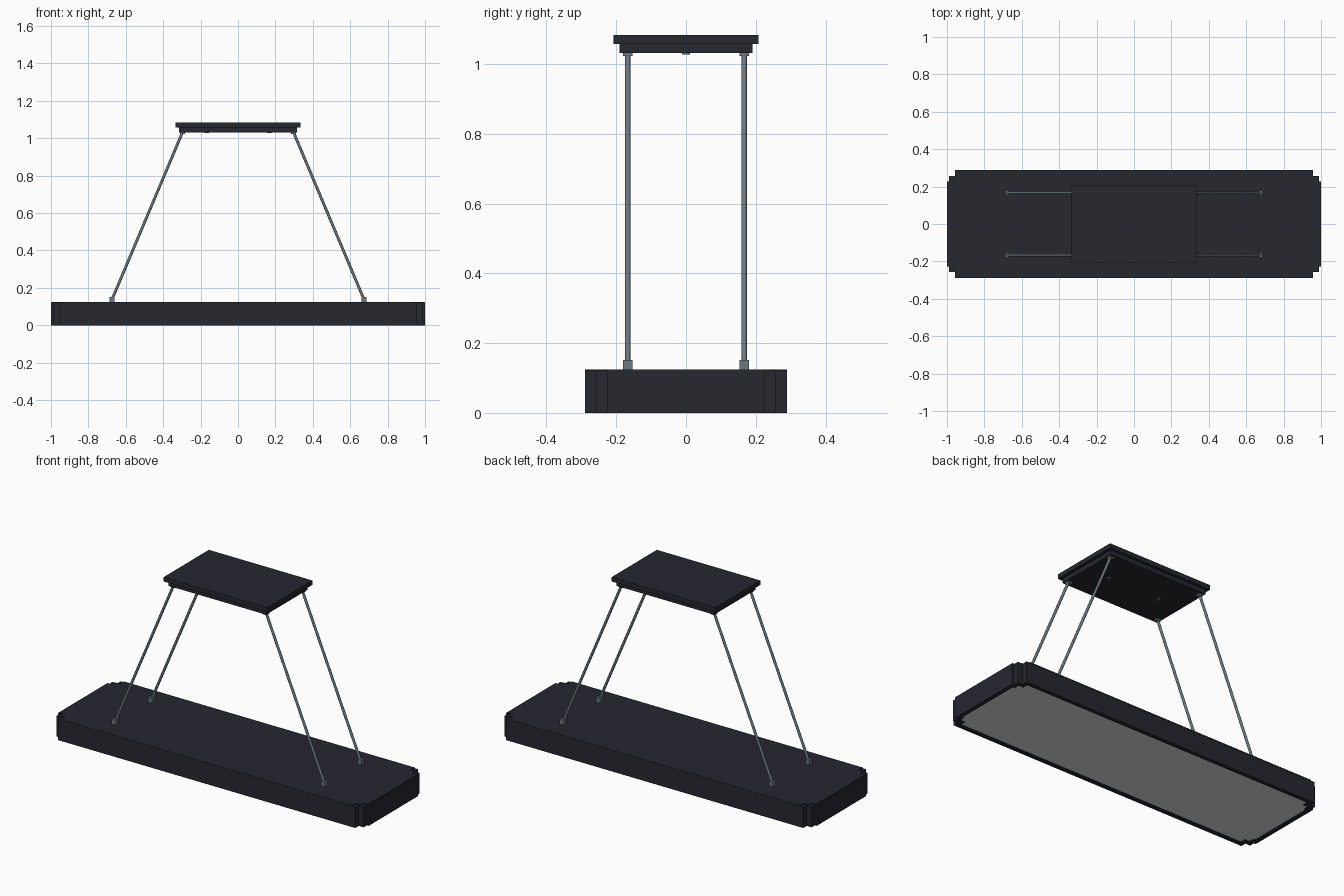
import bpy, bmesh, math
from mathutils import Vector

cube = bpy.data.objects.get("Cube")
if cube:
    bpy.data.objects.remove(cube, do_unlink=True)


def material(name, rgb):
    m = bpy.data.materials.new(name)
    m.use_nodes = True
    m.diffuse_color = (*rgb, 1)
    m.node_tree.nodes["Principled BSDF"].inputs["Base Color"].default_value = (*rgb, 1)
    return m


DARK = material("dark metal", (0.020, 0.021, 0.030))
STEEL = material("grey steel", (0.15, 0.19, 0.215))
GLASS = material("frosted diffuser", (0.72, 0.77, 0.755))


def finish(name, bm, mat):
    bmesh.ops.recalc_face_normals(bm, faces=bm.faces[:])
    me = bpy.data.meshes.new(name)
    bm.to_mesh(me)
    bm.free()
    me.materials.append(mat)
    ob = bpy.data.objects.new(name, me)
    bpy.context.collection.objects.link(ob)
    return ob


def mirrored(corner):
    """Full outline from the corner points of the +x +y quadrant."""
    back = corner[::-1]
    return (back + [(-x, y) for x, y in corner]
            + [(-x, -y) for x, y in back] + [(x, -y) for x, y in corner])


def slab(name, corner, z0, z1, mat, centre=(0, 0)):
    bm = bmesh.new()
    cx, cy = centre
    face = bm.faces.new([bm.verts.new((x + cx, y + cy, z0)) for x, y in mirrored(corner)])
    top = bmesh.ops.extrude_face_region(bm, geom=[face])["geom"]
    for v in top:
        if isinstance(v, bmesh.types.BMVert):
            v.co.z = z1
    return finish(name, bm, mat)


def ring(name, outer, inner, z0, z1, mat):
    bm = bmesh.new()
    loops = [[bm.verts.new((x, y, z)) for x, y in mirrored(c)]
             for c, z in ((outer, z0), (outer, z1), (inner, z1), (inner, z0))]
    n = len(loops[0])
    for a in range(4):
        p, q = loops[a], loops[(a + 1) % 4]
        for i in range(n):
            j = (i + 1) % n
            bm.faces.new((p[i], p[j], q[j], q[i]))
    return finish(name, bm, mat)


def rod(name, a, b, radius, sides, mat):
    a, b = Vector(a), Vector(b)
    bm = bmesh.new()
    bmesh.ops.create_cone(bm, cap_ends=True, segments=sides, radius1=radius,
                          radius2=radius, depth=(b - a).length)
    bm.transform((b - a).to_track_quat("Z", "Y").to_matrix().to_4x4())
    bmesh.ops.translate(bm, verts=bm.verts[:], vec=(a + b) / 2)
    ob = finish(name, bm, mat)
    bpy.ops.object.select_all(action="DESELECT")
    ob.select_set(True)
    bpy.context.view_layer.objects.active = ob
    bpy.ops.object.shade_smooth_by_angle(angle=math.radians(50))
    return ob


# Lamp housing with stepped corners
outer = [(0.957, 0.289), (0.957, 0.257), (0.988, 0.257), (0.988, 0.226), (1.0, 0.226)]
inner = [(x - 0.024, y - 0.024) for x, y in outer]
ring("housing_frame", outer, inner, 0, 0.121, DARK)
cover = [(0.935, 0.290), (0.935, 0.254), (0.966, 0.254), (0.966, 0.224), (0.997, 0.224)]
slab("housing_cover", cover, 0.116, 0.125, DARK)
slab("diffuser", inner, 0.006, 0.014, GLASS)

# Ceiling canopy
slab("canopy_top", [(0.333, 0.2075)], 1.058, 1.084, DARK)
slab("canopy_base", [(0.315, 0.191)], 1.032, 1.058, DARK)

# Slanted hanging rods with their square end fittings
for sx, side in ((1, "left"), (-1, "right")):
    for sy, end in ((-1, "front"), (1, "back")):
        y = sy * 0.167
        tag = f"{end}_{side}"
        rod(f"hanging_rod_{tag}", (sx * 0.672, y, 0.142), (sx * 0.296, y, 1.034), 0.0075, 12, STEEL)
        slab(f"lower_fitting_{tag}", [(0.0132, 0.0132)], 0.123, 0.152, STEEL, (sx * 0.674, y))
        slab(f"upper_fitting_{tag}", [(0.0132, 0.0132)], 1.023, 1.034, STEEL, (sx * 0.296, y))
    # Canopy screw
    rod(f"canopy_screw_{side}", (sx * 0.167, 0, 1.027), (sx * 0.167, 0, 1.034), 0.011, 12, STEEL)
